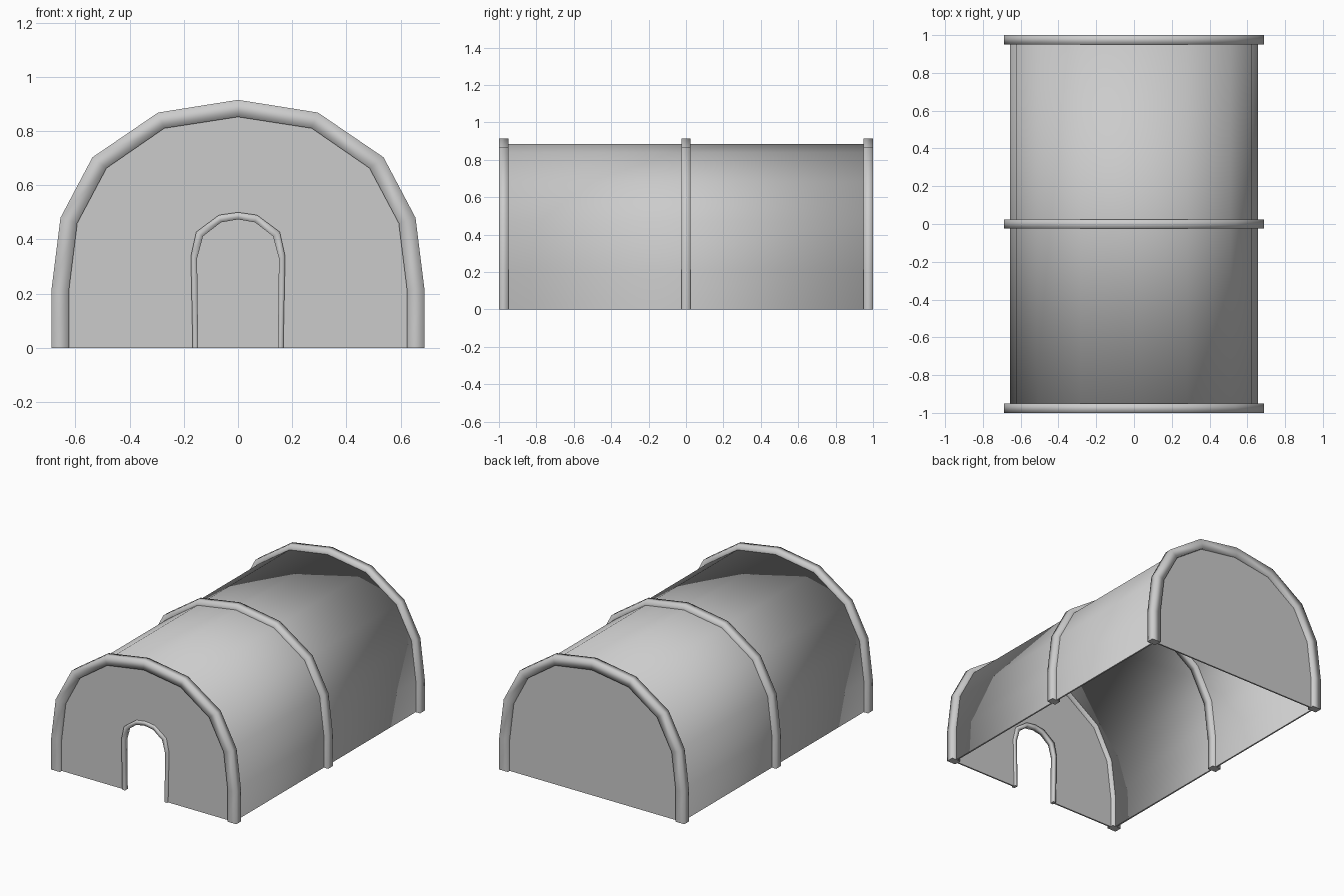
import bpy
import bmesh

cube = bpy.data.objects.get("Cube")
if cube:
    bpy.data.objects.remove(cube, do_unlink=True)

grey = bpy.data.materials.new("light_grey")
grey.use_nodes = True
GREY = (0.6, 0.6, 0.6, 1)
grey.diffuse_color = GREY
grey.node_tree.nodes["Principled BSDF"].inputs["Base Color"].default_value = GREY

# Half outlines (x, z) from the ground to the crown
RIB_OUT = [(.688, 0), (.688, .215), (.655, .48), (.537, .703), (.295, .868), (0, .915)]
RIB_IN = [(.624, 0), (.624, .21), (.593, .46), (.485, .663), (.272, .81), (0, .852)]
DOOR_OUT = [(.167, 0), (.174, .338), (.154, .428), (.07, .49), (0, .5)]
DOOR_IN = [(.147, 0), (.151, .33), (.129, .412), (.063, .463), (0, .474)]


def full(half):
    """Mirror a half outline into a whole arch, left to right."""
    return half + [(-x, z) for x, z in reversed(half[:-1])]


def blend(t):
    """Arch lying between the inner and outer rib outlines."""
    return full([(a + (c - a) * t, b + (d - b) * t)
                 for (a, b), (c, d) in zip(RIB_IN, RIB_OUT)])


def finish(name, bm):
    bmesh.ops.recalc_face_normals(bm, faces=bm.faces)
    mesh = bpy.data.meshes.new(name)
    bm.to_mesh(mesh)
    bm.free()
    mesh.materials.append(grey)
    obj = bpy.data.objects.new(name, mesh)
    bpy.context.collection.objects.link(obj)
    return obj


def arch(name, outer, inner, y0, y1):
    """Box section swept along an arch, smooth with flat feet."""
    bm = bmesh.new()
    rings = []
    for (ox, oz), (ix, iz) in zip(outer, inner):
        corners = [(ox, y0, oz), (ox, y1, oz), (ix, y1, iz), (ix, y0, iz)]
        rings.append([bm.verts.new(c) for c in corners])
    for a, b in zip(rings, rings[1:]):
        for i in range(4):
            j = (i + 1) % 4
            bm.faces.new((a[i], a[j], b[j], b[i])).smooth = True
    bm.faces.new(rings[0])
    bm.faces.new(rings[-1])
    return finish(name, bm)


def wall(name, outline, y, thickness):
    """Flat end wall cut to an outline."""
    bm = bmesh.new()
    face = bm.faces.new([bm.verts.new((x, y, z)) for x, z in outline])
    ext = bmesh.ops.extrude_face_region(bm, geom=[face], use_keep_orig=True)
    moved = [v for v in ext["geom"] if isinstance(v, bmesh.types.BMVert)]
    bmesh.ops.translate(bm, verts=moved, vec=(0, thickness, 0))
    return finish(name, bm)


# Vaulted cover
arch("cover", blend(.5), blend(.34), -.98, .98)

# Three ribs
for name, y in (("front_rib", -.975), ("middle_rib", 0), ("back_rib", .975)):
    arch(name, full(RIB_OUT), full(RIB_IN), y - .025, y + .025)

# End walls, the front one with an open doorway
wall("front_wall", blend(.3) + full(DOOR_OUT)[::-1], -.98, .01)
wall("back_wall", blend(.3), .97, .01)

# Door frame
arch("door_frame", full(DOOR_OUT), full(DOOR_IN), -.99, -.96)
